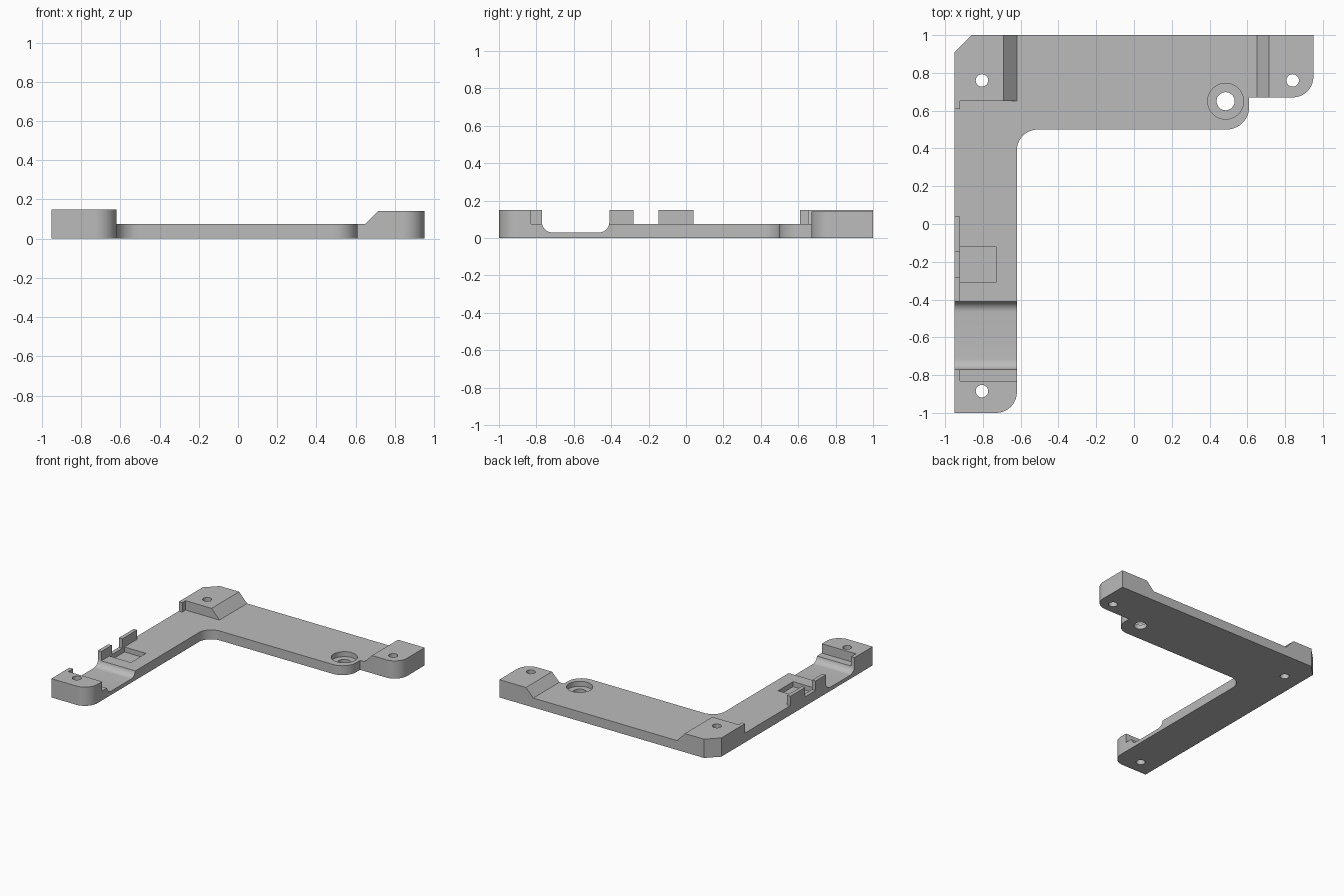
import bpy, bmesh, math
from mathutils import Vector

if "Cube" in bpy.data.objects:
    bpy.data.objects.remove(bpy.data.objects["Cube"])

grey = bpy.data.materials.new("plain grey")
grey.diffuse_color = (0.5, 0.5, 0.5, 1)
grey.use_nodes = True
grey.node_tree.nodes["Principled BSDF"].inputs["Base Color"].default_value = grey.diffuse_color


def arc(cx, cy, r, a0, a1, n=10):
    """Points on an arc, angles in degrees."""
    return [(cx + r * math.cos(math.radians(a0 + (a1 - a0) * i / n)),
             cy + r * math.sin(math.radians(a0 + (a1 - a0) * i / n))) for i in range(n + 1)]


def prism(name, pts, lo, hi, axis):
    """Extrude a 2D profile along an axis from lo to hi."""
    place = {"x": lambda p, t: (t, p[0], p[1]),
             "y": lambda p, t: (p[0], t, p[1]),
             "z": lambda p, t: (p[0], p[1], t)}[axis]
    bm = bmesh.new()
    face = bm.faces.new([bm.verts.new(place(p, lo)) for p in pts])
    ext = bmesh.ops.extrude_face_region(bm, geom=[face])
    move = Vector(place((0, 0), hi - lo))
    bmesh.ops.translate(bm, vec=move, verts=[v for v in ext["geom"] if isinstance(v, bmesh.types.BMVert)])
    bmesh.ops.recalc_face_normals(bm, faces=bm.faces)
    mesh = bpy.data.meshes.new(name)
    bm.to_mesh(mesh)
    bm.free()
    ob = bpy.data.objects.new(name, mesh)
    bpy.context.collection.objects.link(ob)
    return ob


def box(x0, x1, y0, y1):
    return [(x0, y0), (x1, y0), (x1, y1), (x0, y1)]


TOP, DECK, OVER = 0.15, 0.075, 0.3

# L-shaped bracket at full height
outline = ([(-0.95, -1)] + arc(-0.73, -0.89, 0.11, -90, 0) + arc(-0.51, 0.39, 0.11, 180, 90)
           + arc(0.49, 0.62, 0.12, -90, 0) + [(0.61, 0.67)] + arc(0.84, 0.78, 0.11, -90, 0)
           + [(0.95, 1), (-0.86, 1), (-0.95, 0.91)])
bracket = prism("bracket", outline, 0, TOP, "z")
bracket.data.materials.append(grey)

cutters = [
    # long arm deck between the two sloped end blocks
    prism("deck_cutter", [(-0.62, DECK), (0.65, DECK), (0.715, 0.142), (1.1, 0.142),
                          (1.1, OVER), (-0.83, OVER)], 0.3, 1.1, "y"),
    # short arm deck, leaving a thin rim on the outer side
    prism("arm_cutter", box(-0.92, -0.5, -0.83, 0.652), DECK, OVER, "z"),
    # rim gaps
    prism("rim_gap_long", box(-1.1, -0.9, 0.04, 0.61), DECK, OVER, "z"),
    prism("rim_gap_short", box(-1.1, -0.9, -0.28, -0.147), DECK, OVER, "z"),
    # rounded channel across the short arm
    prism("channel_cutter", [(-0.77, OVER)] + arc(-0.715, 0.085, 0.055, 180, 270)
          + arc(-0.465, 0.085, 0.055, 270, 360) + [(-0.41, OVER)], -1.1, -0.5, "x"),
    # rectangular pocket
    prism("pocket_cutter", box(-0.92, -0.73, -0.31, -0.12), 0.035, OVER, "z"),
    # counterbore
    prism("counterbore_cutter", arc(0.485, 0.65, 0.095, 0, 352.5, 47), 0.035, OVER, "z"),
]
# screw holes
for x, y, r in [(-0.805, 0.76, 0.033), (0.84, 0.76, 0.033), (-0.805, -0.885, 0.033), (0.485, 0.65, 0.048)]:
    cutters.append(prism("hole_cutter", arc(x, y, r, 0, 348.75, 31), -0.1, OVER, "z"))

bpy.context.view_layer.objects.active = bracket
for c in cutters:
    c.hide_render = True
    m = bracket.modifiers.new(c.name, "BOOLEAN")
    m.operation, m.solver, m.object = "DIFFERENCE", "EXACT", c
    bpy.ops.object.modifier_apply(modifier=m.name)
for c in cutters:
    bpy.data.objects.remove(c)

bracket.select_set(True)
bpy.ops.object.shade_smooth_by_angle(angle=math.radians(30))
